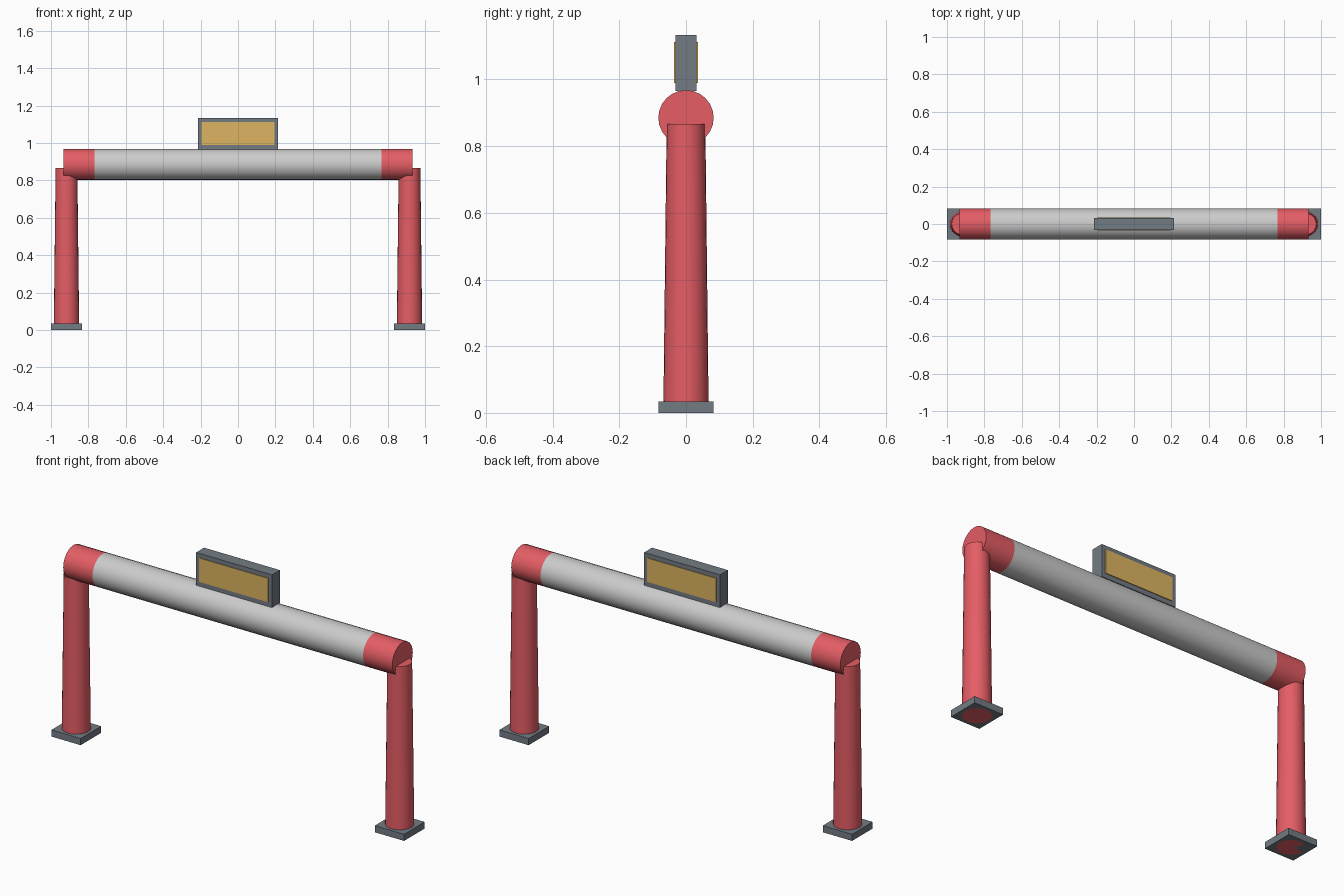
import bpy
from math import pi

if "Cube" in bpy.data.objects:
    bpy.data.objects.remove(bpy.data.objects["Cube"])


def material(name, rgb):
    m = bpy.data.materials.new(name)
    m.diffuse_color = (*rgb, 1)
    m.use_nodes = True
    m.node_tree.nodes["Principled BSDF"].inputs["Base Color"].default_value = m.diffuse_color
    return m


RED = material("red", (0.78, 0.11, 0.13))
GREY = material("light_grey", (0.62, 0.62, 0.62))
DARK = material("slate", (0.17, 0.2, 0.23))
AMBER = material("amber", (0.72, 0.46, 0.12))


def finish(name, mat):
    ob = bpy.context.object
    ob.name = name
    ob.data.materials.append(mat)
    return ob


def box(name, lo, hi, mat):
    bpy.ops.mesh.primitive_cube_add(size=1, location=[(a + b) / 2 for a, b in zip(lo, hi)])
    ob = finish(name, mat)
    ob.scale = [b - a for a, b in zip(lo, hi)]
    return ob


def tube(name, r1, r2, length, loc, mat, rot=(0, 0, 0)):
    bpy.ops.mesh.primitive_cone_add(vertices=24, radius1=r1, radius2=r2, depth=length,
                                    location=loc, rotation=rot)
    ob = finish(name, mat)
    bpy.ops.object.shade_smooth_by_angle()
    return ob


BEAM_Z, BEAM_R = 0.885, 0.083
INNER, OUTER = 0.767, 0.933
LEG_X, LEG_TOP = 0.917, 0.866

# Horizontal beam
tube("beam", BEAM_R, BEAM_R, 2 * INNER, (0, 0, BEAM_Z), GREY, (0, pi / 2, 0))

for side, s in (("left", -1), ("right", 1)):
    # Red beam end, tapered leg and square foot plate
    tube(side + "_beam_end", BEAM_R, BEAM_R, OUTER - INNER,
         (s * (INNER + OUTER) / 2, 0, BEAM_Z), RED, (0, pi / 2, 0))
    tube(side + "_leg", 0.068, 0.058, LEG_TOP, (s * LEG_X, 0, LEG_TOP / 2), RED)
    x = s * LEG_X
    box(side + "_foot_plate", (x - 0.083, -0.083, 0), (x + 0.083, 0.083, 0.034), DARK)

# Sign housing with a panel showing on both faces
box("sign_housing", (-0.215, -0.032, 0.966), (0.215, 0.032, 1.134), DARK)
box("sign_panel", (-0.195, -0.036, 0.99), (0.195, 0.036, 1.112), AMBER)
